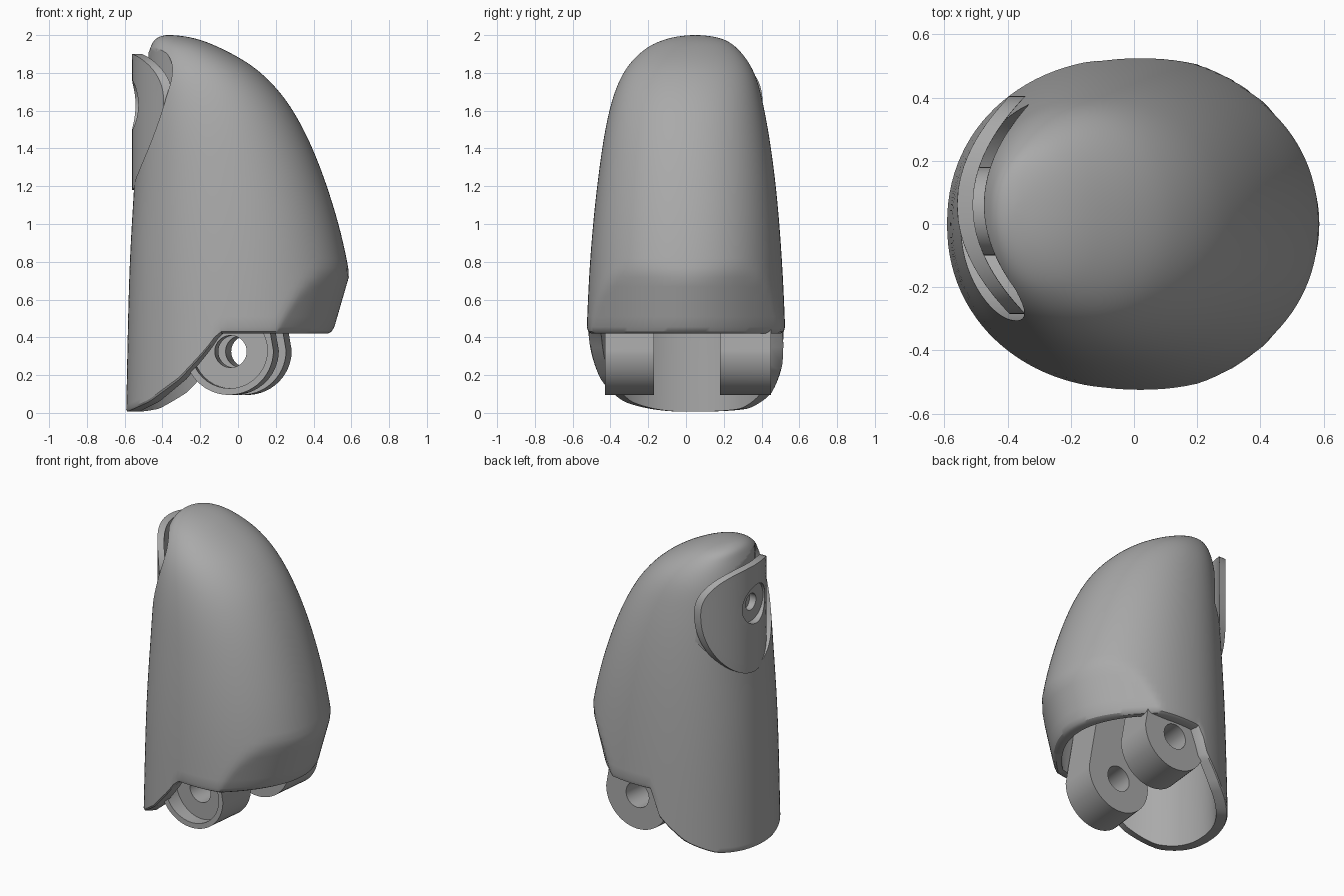
import bpy, bmesh, math

cube = bpy.data.objects.get("Cube")
if cube:
    bpy.data.objects.remove(cube, do_unlink=True)

grey = bpy.data.materials.new("plain_grey")
grey.use_nodes = True
grey.diffuse_color = (0.4, 0.4, 0.4, 1)
grey.node_tree.nodes["Principled BSDF"].inputs["Base Color"].default_value = (0.4, 0.4, 0.4, 1)

COLS = 112


def loft(name, rings):
    """Skin a list of closed rings and cap both ends."""
    bm = bmesh.new()
    rows = [[bm.verts.new(p) for p in ring] for ring in rings]
    n = len(rows[0])
    for a, b in zip(rows, rows[1:]):
        for i in range(n):
            j = (i + 1) % n
            bm.faces.new((a[i], a[j], b[j], b[i]))
    bm.faces.new(rows[0])
    bm.faces.new(rows[-1])
    bmesh.ops.recalc_face_normals(bm, faces=bm.faces)
    mesh = bpy.data.meshes.new(name)
    bm.to_mesh(mesh)
    bm.free()
    mesh.materials.append(grey)
    obj = bpy.data.objects.new(name, mesh)
    bpy.context.collection.objects.link(obj)
    return obj


def cylinder(name, radius, depth, location, rotation):
    bpy.ops.mesh.primitive_cylinder_add(vertices=40, radius=radius, depth=depth,
                                        location=location, rotation=rotation)
    obj = bpy.context.object
    obj.name = name
    obj.data.materials.append(grey)
    return obj


def activate(obj):
    bpy.ops.object.select_all(action='DESELECT')
    obj.select_set(True)
    bpy.context.view_layer.objects.active = obj


def cut(obj, cutter):
    mod = obj.modifiers.new("cut", 'BOOLEAN')
    mod.operation = 'DIFFERENCE'
    mod.solver = 'EXACT'
    mod.object = cutter
    activate(obj)
    bpy.ops.object.modifier_apply(modifier=mod.name)
    bpy.data.objects.remove(cutter, do_unlink=True)


def smooth(obj, angle=32):
    activate(obj)
    bpy.ops.object.shade_smooth_by_angle(angle=math.radians(angle))


def power(value, n):
    return math.copysign(abs(value) ** (2 / n), value)


# Shell extents by height: z, x min, x max, y min, y max
LEVELS = [
    (2.00, -0.37, -0.37, 0.05, 0.05),
    (1.98, -0.435, -0.22, -0.10, 0.19),
    (1.93, -0.465, -0.09, -0.21, 0.27),
    (1.80, -0.50, 0.12, -0.33, 0.36),
    (1.60, -0.525, 0.29, -0.405, 0.415),
    (1.20, -0.55, 0.47, -0.47, 0.475),
    (0.73, -0.575, 0.59, -0.512, 0.512),
    (0.00, -0.592, 0.66, -0.54, 0.54),
]
KNOTS = [math.sqrt((2 - lv[0]) / 2) for lv in LEVELS]


def extents(z):
    """Smoothly interpolated extents, parametrised so the dome is round."""
    s = math.sqrt(max(0, 2 - z) / 2)
    last = len(KNOTS) - 1
    i = max(k for k in range(last) if KNOTS[k] <= s)
    h = KNOTS[i + 1] - KNOTS[i]
    t = (s - KNOTS[i]) / h

    def slope(k, c):
        a, b = max(k - 1, 0), min(k + 1, last)
        return (LEVELS[b][c] - LEVELS[a][c]) / (KNOTS[b] - KNOTS[a])
    return [(1 + 2 * t) * (1 - t) ** 2 * LEVELS[i][c] + t * t * (3 - 2 * t) * LEVELS[i + 1][c]
            + h * t * (1 - t) * ((1 - t) * slope(i, c) - t * slope(i + 1, c)) for c in range(1, 5)]


def shell_point(k, z, inset=0.0, shrink=1.0):
    a = 2 * math.pi * k / COLS
    x0, x1, y0, y1 = extents(z)
    rx = max((x1 - x0) / 2 - inset, 0.002) * shrink
    ry = max((y1 - y0) / 2 - inset, 0.002) * shrink
    x = (x0 + x1) / 2 + rx * power(math.cos(a), 2.12)
    y = (y0 + y1) / 2 + ry * power(math.sin(a), 2.12)
    # sloped undercut on the lower +x side
    limit = 0.5 + 0.29 * (z - 0.42) - 1.18 * y * y - inset
    if z < 0.76 and x > 0:
        x = min(x, max(limit, 0.0))
    return (x, y, z)


FLAP = [(-0.6, 0.0), (-0.47, 0.06), (-0.31, 0.18), (-0.17, 0.33), (-0.1, 0.42)]


def rim_height(k):
    """Level rim, dropping to a curved flap on the -x side."""
    x, y, _ = shell_point(k, 0.3)
    if x >= -0.1:
        return 0.42
    for (xa, za), (xb, zb) in zip(FLAP, FLAP[1:]):
        if x <= xb:
            z = za + (zb - za) * (x - xa) / (xb - xa)
            return max(z - 0.35 * max(y, 0) ** 2 * min(1, (-0.1 - x) / 0.05), 0.0)


RIM = [rim_height(k) for k in range(COLS)]
CEILING = 0.8
rings = [[shell_point(k, CEILING, 0.07, 0.05) for k in range(COLS)]]
for step in range(9):
    t = step / 8
    rings.append([shell_point(k, CEILING + (RIM[k] - CEILING) * t, 0.07) for k in range(COLS)])
rings.append([shell_point(k, RIM[k], 0.025 if RIM[k] > 0.4 else 0.006) for k in range(COLS)])
rings.append([shell_point(k, RIM[k] + 0.01, 0.008 if RIM[k] > 0.4 else 0) for k in range(COLS)])
STEPS = 56
for step in range(STEPS):
    t = 1 - step / STEPS
    ring = []
    for k in range(COLS):
        s = t * math.sqrt((2 - RIM[k] - 0.035) / 2)
        ring.append(shell_point(k, 2 - 2 * s * s))
    rings.append(ring)
rings.append([shell_point(k, 1.9999) for k in range(COLS)])
shell = loft("shell", rings)


def shield(name, x_out, x_in, scale=1.0, lift=0.0):
    """Curved shield-shaped slab bent around the -x side."""
    def ring(f, x):
        points = []
        for k in range(64):
            a = 2 * math.pi * k / 64
            up = math.sin(a) >= 0
            n = 2.4 if up else 2.05
            dy = 0.345 * scale * f * power(math.cos(a), n)
            dz = (0.26 if up else 0.46) * scale * f * power(math.sin(a), n)
            points.append((x + 1.4 * dy * dy, 0.06 + dy, 1.64 + lift + dz))
        return points
    fractions = [0.06] + [i / 8 for i in range(1, 9)]
    return loft(name, [ring(f, x_out) for f in fractions]
                + [ring(f, x_in) for f in reversed(fractions)])


# Recess behind the plate, the plate itself and its bored boss
cut(shell, shield("recess_cutter", -0.8, -0.475, 1.06, 0.05))
smooth(shell)

SIDEWAYS = (0, math.pi / 2, 0)
plate = shield("side_plate", -0.56, -0.51)
cut(plate, cylinder("bore_cutter", 0.13, 0.6, (-0.5, 0.04, 1.63), SIDEWAYS))
smooth(plate)
boss = cylinder("plate_boss", 0.14, 0.12, (-0.455, 0.04, 1.63), SIDEWAYS)
cut(boss, cylinder("screw_cutter", 0.055, 0.16, (-0.5, 0.04, 1.63), SIDEWAYS))
smooth(boss)

# Hinge lugs under the shell, with bores and a cupped outer end
TILT = (math.pi / 2, 0, -0.11)


def lug(name, y0, y1):
    def ring(y):
        x = 0.11 * y
        arc = [math.pi * (1 + i / 28) for i in range(29)]
        points = [(x + 0.235 * math.cos(a), y, 0.33 + 0.235 * math.sin(a)) for a in arc]
        return points + [(x + 0.15, y, 0.82), (x - 0.15, y, 0.82)]
    obj = loft(name, [ring(y0), ring(y1)])
    y = (y0 + y1) / 2
    cut(obj, cylinder("hole_cutter", 0.085, 0.8, (0.11 * y, y, 0.325), TILT))
    return obj


front_lug = lug("front_lug", -0.43, -0.17)
cut(front_lug, cylinder("cup_cutter", 0.2, 0.2, (-0.048, -0.45, 0.33), TILT))
back_lug = lug("back_lug", 0.18, 0.45)
for part in (front_lug, back_lug):
    smooth(part)
